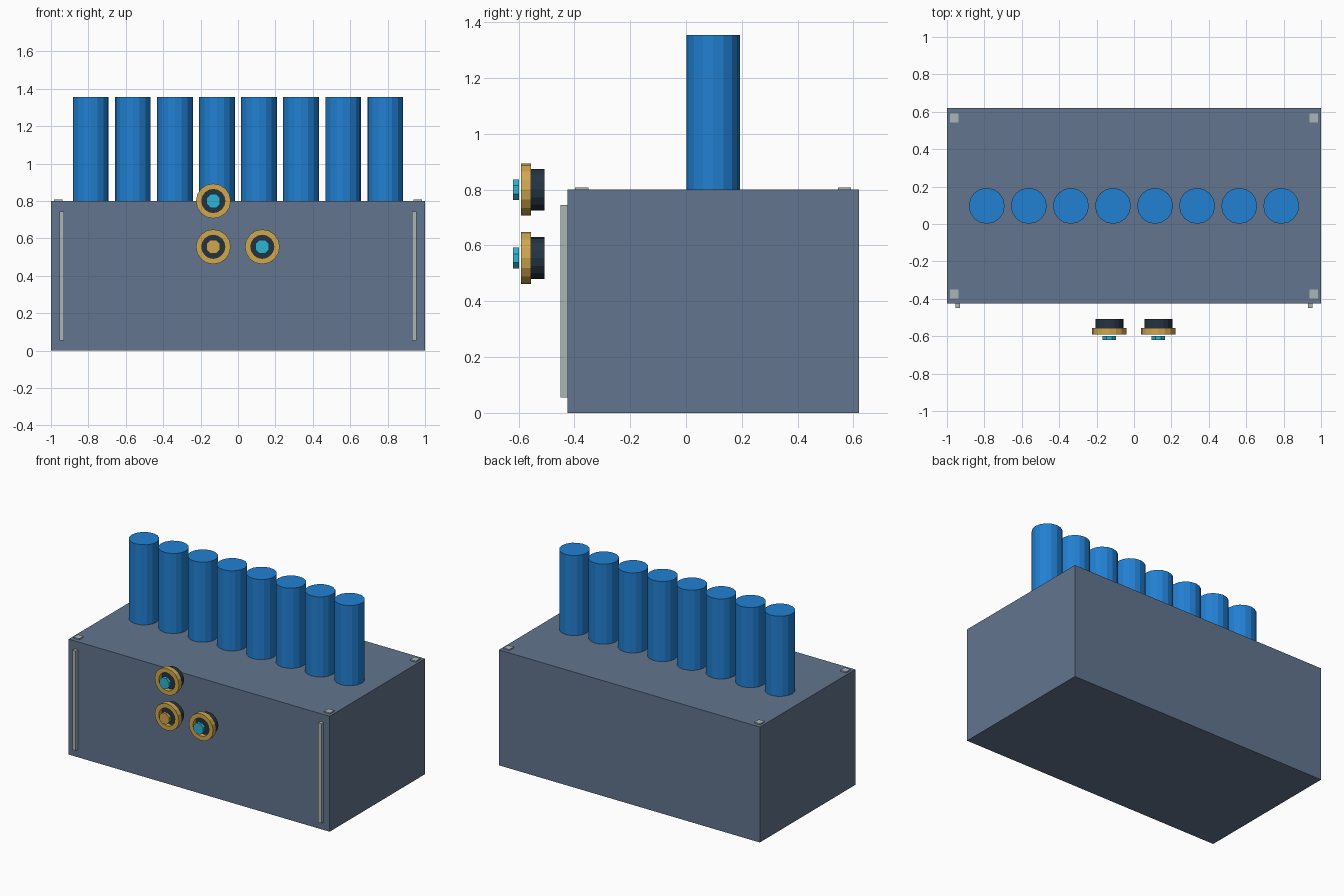
import bpy
import math

if "Cube" in bpy.data.objects:
    bpy.data.objects.remove(bpy.data.objects["Cube"], do_unlink=True)


def material(name, rgb):
    """Flat colour from 0-255 display values, stored as linear."""
    lin = [((c / 255 + 0.055) / 1.055) ** 2.4 for c in rgb] + [1]
    m = bpy.data.materials.new(name)
    m.use_nodes = True
    m.diffuse_color = lin
    m.node_tree.nodes["Principled BSDF"].inputs["Base Color"].default_value = lin
    return m


SLATE = material("slate", (98, 117, 142))
BLUE = material("blue", (33, 128, 210))
GOLD = material("gold", (208, 168, 80))
DARK = material("dark navy", (36, 52, 66))
CYAN = material("cyan", (46, 180, 210))
GREY = material("pale grey", (170, 182, 182))


def finish(name, mat):
    ob = bpy.context.object
    ob.name = name
    ob.data.materials.append(mat)
    return ob


def box(name, lo, hi, mat):
    bpy.ops.mesh.primitive_cube_add(
        size=1, location=[(a + b) / 2 for a, b in zip(lo, hi)])
    ob = finish(name, mat)
    ob.scale = [b - a for a, b in zip(lo, hi)]
    return ob


def disc(name, x, z, radius, y0, y1, sides, mat):
    """Cylinder lying along y."""
    bpy.ops.mesh.primitive_cylinder_add(
        vertices=sides, radius=radius, depth=y1 - y0,
        location=(x, (y0 + y1) / 2, z),
        rotation=(math.pi / 2, 0, 0))
    return finish(name, mat)


def ring(name, x, z, outer, inner, y0, y1, sides, mat):
    """Flat annulus around the y axis."""
    verts, faces = [], []
    for i in range(sides):
        a = math.tau * i / sides
        for r, y in ((outer, y0), (outer, y1), (inner, y1), (inner, y0)):
            verts.append((r * math.cos(a), y, r * math.sin(a)))
        n = (i + 1) % sides
        for k in range(4):
            j = (k + 1) % 4
            faces.append((4 * i + k, 4 * i + j, 4 * n + j, 4 * n + k))
    mesh = bpy.data.meshes.new(name)
    mesh.from_pydata(verts, [], faces)
    mesh.materials.append(mat)
    ob = bpy.data.objects.new(name, mesh)
    ob.location = (x, 0, z)
    bpy.context.collection.objects.link(ob)


# Main body
box("cabinet", (-1, -0.425, 0), (1, 0.62, 0.8), SLATE)

# Row of upright tubes
for i in range(8):
    bpy.ops.mesh.primitive_cylinder_add(
        vertices=16, radius=0.096, depth=0.555,
        location=(-0.7875 + 0.225 * i, 0.097, 1.0775))
    finish(f"tube_{i + 1}", BLUE)

# Front strips and top corner pads
for side, s in (("left", 1), ("right", -1)):
    x = 0.9415 * s
    box(f"front_strip_{side}", (x - 0.0125, -0.45, 0.055),
        (x + 0.0125, -0.425, 0.745), GREY)
    x = 0.961 * s
    for end, y in (("front", -0.373), ("back", 0.568)):
        box(f"corner_pad_{end}_{side}", (x - 0.022, y - 0.024, 0.8),
            (x + 0.022, y + 0.024, 0.808), GREY)

# Floating dials: dark base, gold rim, small button
for name, x, z, button in (("upper", -0.132, 0.80, CYAN),
                           ("lower_right", -0.132, 0.555, GOLD),
                           ("lower_left", 0.13, 0.555, CYAN)):
    disc(f"dial_base_{name}", x, z, 0.075, -0.558, -0.508, 16, DARK)
    ring(f"dial_rim_{name}", x, z, 0.093, 0.062, -0.591, -0.556, 16, GOLD)
    b = disc(f"dial_button_{name}", x, z, 0.04, -0.62, -0.599, 8, button)
    b.rotation_euler.y = math.pi / 8
